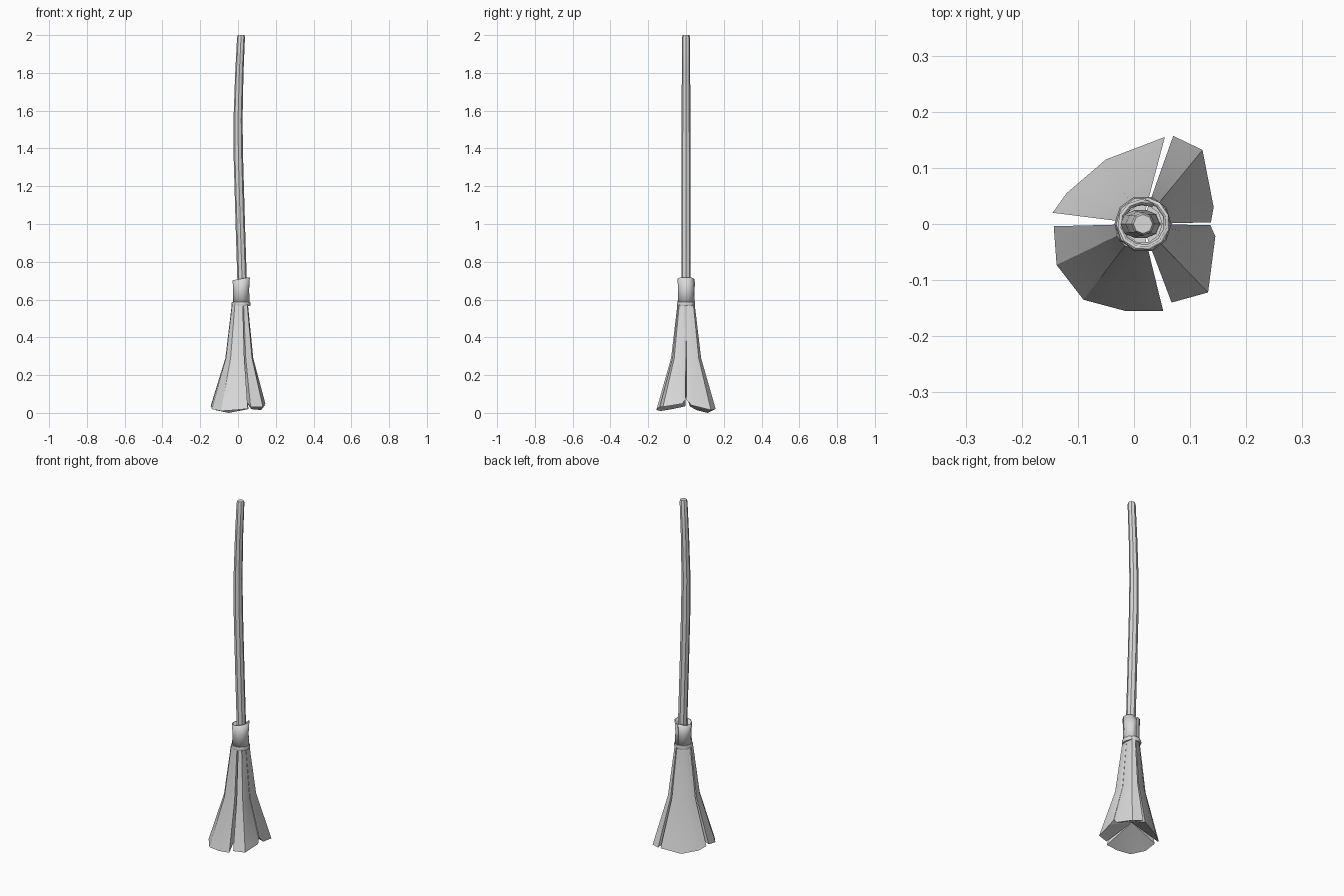
import bpy
import bmesh
from math import sin, cos, tau, radians
from mathutils import Vector

if "Cube" in bpy.data.objects:
    bpy.data.objects.remove(bpy.data.objects["Cube"])

grey = bpy.data.materials.new("plain_grey")
grey.use_nodes = True
grey.diffuse_color = (0.7, 0.7, 0.7, 1)
grey.node_tree.nodes["Principled BSDF"].inputs["Base Color"].default_value = grey.diffuse_color

AXIS_X = 0.014


def finish(name, bm, angle=35):
    """Turn a bmesh into a shaded, coloured object."""
    bmesh.ops.recalc_face_normals(bm, faces=bm.faces)
    mesh = bpy.data.meshes.new(name)
    bm.to_mesh(mesh)
    bm.free()
    mesh.materials.append(grey)
    obj = bpy.data.objects.new(name, mesh)
    bpy.context.collection.objects.link(obj)
    bpy.ops.object.select_all(action='DESELECT')
    bpy.context.view_layer.objects.active = obj
    obj.select_set(True)
    bpy.ops.object.shade_smooth_by_angle(angle=radians(angle))
    return obj


def bridge(bm, a, b, closed=True):
    """Join two rows of vertices with quads."""
    n = len(a)
    for i in range(n if closed else n - 1):
        j = (i + 1) % n
        bm.faces.new((a[i], a[j], b[j], b[i]))


def lathe(name, rings, sides, capped):
    """Loft rings given as (x, z, radius)."""
    bm = bmesh.new()
    rows = [[bm.verts.new((x + r * cos(tau * i / sides), r * sin(tau * i / sides), z))
             for i in range(sides)] for x, z, r in rings]
    for a, b in zip(rows, rows[1:]):
        bridge(bm, a, b)
    if capped:
        bm.faces.new(rows[0])
        bm.faces.new(rows[-1])
    else:
        bridge(bm, rows[-1], rows[0])
    return finish(name, bm)


# Gently bent handle with a bevelled tip
lathe("handle", [(0.022, 0.56, 0.025), (0.021, 0.72, 0.025), (0.012, 1.0, 0.025),
                 (0.002, 1.35, 0.025), (0.0, 1.55, 0.024), (0.007, 1.8, 0.022),
                 (0.016, 1.99, 0.021), (0.016, 2.0, 0.017)], 8, True)

# Binding ring where the bristles meet the collar
lathe("binding_ring", [(0.016, 0.565, 0.038), (0.016, 0.565, 0.048),
                       (0.016, 0.575, 0.051), (0.016, 0.588, 0.048),
                       (0.016, 0.588, 0.034)], 10, False)


# Wrapped collar: a curled strip whose ends overlap at the back
def wrapped_collar():
    bm = bmesh.new()
    steps = 12
    low, waist, high = [], [], []
    for i in range(steps + 1):
        t = i / steps
        a = radians(62) + tau * 1.06 * t
        for row, z, r in ((low, 0.575, 0.040), (waist, 0.65, 0.037), (high, 0.71, 0.041)):
            r += 0.005 * t
            top = 0.008 * cos(a) if row is high else 0
            if row is high and i in (0, steps):
                top -= 0.02
            row.append(bm.verts.new((0.016 + r * cos(a), r * sin(a), z + top)))
    bridge(bm, low, waist, False)
    bridge(bm, waist, high, False)
    collar = finish("collar", bm)
    solid = collar.modifiers.new("thickness", 'SOLIDIFY')
    solid.thickness = 0.006
    solid.offset = 0


wrapped_collar()


# Bristle clumps: each is a flared wedge with a hollowed underside
def bristle_clump(name, rim):
    bm = bmesh.new()
    axis = Vector((AXIS_X, 0, 0))
    rows, cores = [], []
    for scale, height, core_z in ((1, None, 0.1), (0.51, 0.29, 0.29), (0.29, 0.58, 0.58)):
        row = []
        for x, y, z in rim:
            p = axis + (Vector((x, y, 0)) - axis) * scale
            p.z = z if height is None else height
            row.append(bm.verts.new(p))
        rows.append(row)
        cores.append(bm.verts.new((AXIS_X, 0, core_z)))
    for k in range(2):
        bridge(bm, rows[k], rows[k + 1], False)
        for end in (0, -1):
            bm.faces.new((cores[k], rows[k][end], rows[k + 1][end], cores[k + 1]))
    for row, core in ((rows[0], cores[0]), (rows[-1], cores[-1])):
        for a, b in zip(row, row[1:]):
            bm.faces.new((core, a, b))
    finish(name, bm, 30)


bristle_clump("bristles_back_right", [(-0.145, 0.02, 0.035), (-0.12, 0.055, 0.015),
                                      (-0.05, 0.115, 0.0), (0.055, 0.155, 0.02)])
bristle_clump("bristles_front_right", [(-0.143, -0.004, 0.035), (-0.138, -0.073, 0.02),
                                       (-0.09, -0.135, 0.01), (-0.015, -0.155, 0.015),
                                       (0.052, -0.155, 0.022)])
bristle_clump("bristles_front_left", [(0.067, -0.14, 0.03), (0.132, -0.122, 0.032),
                                      (0.145, -0.022, 0.048), (0.136, -0.002, 0.07)])
bristle_clump("bristles_back_left", [(0.137, 0.003, 0.07), (0.142, 0.03, 0.04),
                                     (0.122, 0.132, 0.015), (0.07, 0.157, 0.02)])
